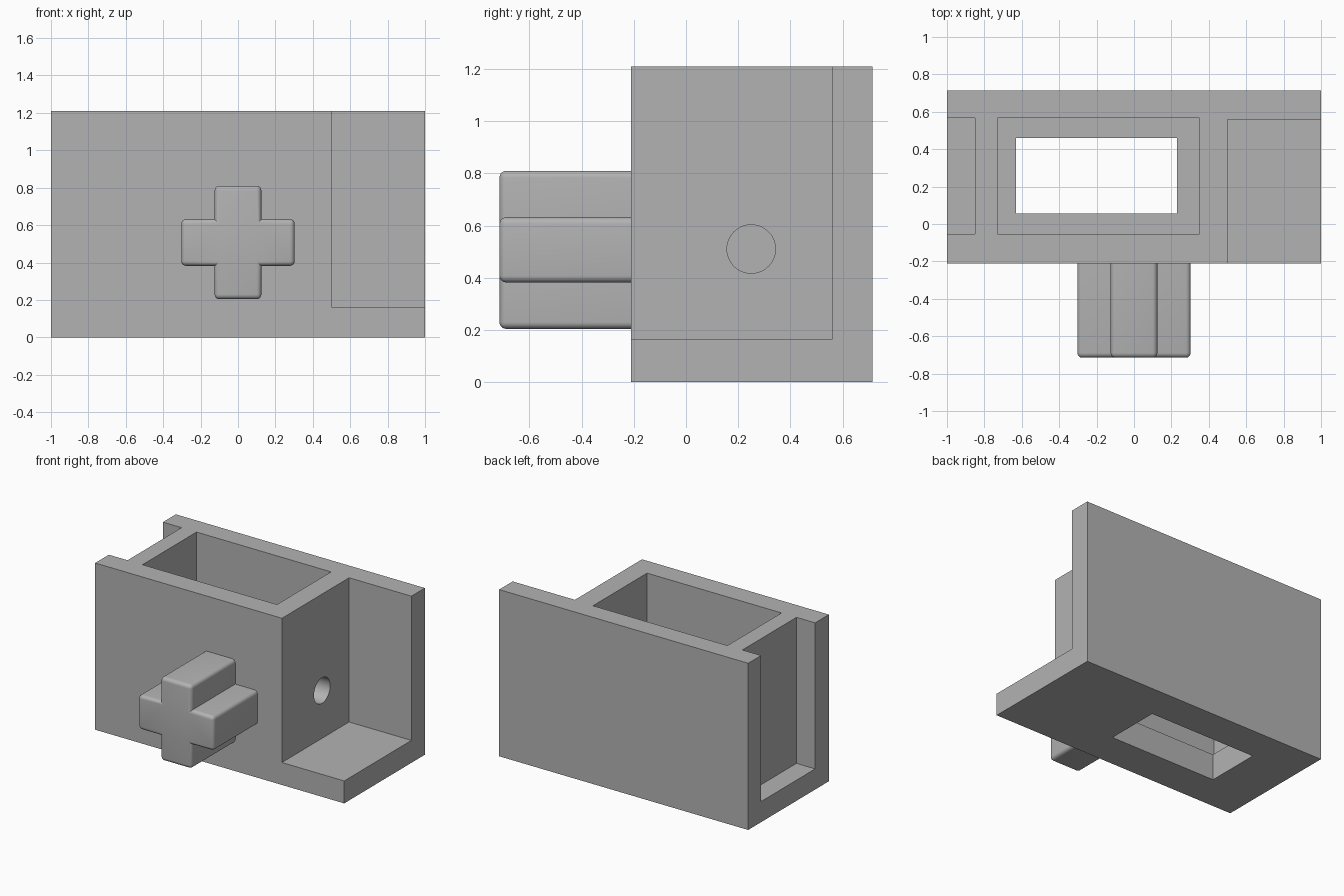
import bpy, bmesh, math
from mathutils import Matrix, Vector

cube = bpy.data.objects.get("Cube")
if cube:
    bpy.data.objects.remove(cube, do_unlink=True)

grey = bpy.data.materials.new("plain_grey")
grey.use_nodes = True
colour = (0.45, 0.45, 0.45, 1)
grey.diffuse_color = colour
grey.node_tree.nodes["Principled BSDF"].inputs["Base Color"].default_value = colour


def add_object(name, bm):
    bmesh.ops.recalc_face_normals(bm, faces=bm.faces)
    mesh = bpy.data.meshes.new(name)
    bm.to_mesh(mesh)
    bm.free()
    mesh.materials.append(grey)
    obj = bpy.data.objects.new(name, mesh)
    bpy.context.collection.objects.link(obj)
    return obj


def box(name, x, y, z):
    bm = bmesh.new()
    bmesh.ops.create_cube(bm, size=1)
    for v in bm.verts:
        v.co = [r[0] if c < 0 else r[1] for c, r in zip(v.co, (x, y, z))]
    return add_object(name, bm)


def activate(obj):
    bpy.ops.object.select_all(action='DESELECT')
    obj.select_set(True)
    bpy.context.view_layer.objects.active = obj


def cut(target, cutter):
    cutter.hide_render = True
    mod = target.modifiers.new("cut", 'BOOLEAN')
    mod.operation = 'DIFFERENCE'
    mod.solver = 'EXACT'
    mod.object = cutter
    activate(target)
    bpy.ops.object.modifier_apply(modifier=mod.name)
    bpy.data.objects.remove(cutter, do_unlink=True)


# Main block with its open corner, pocket, floor opening and end channel
body = box("body", (-1, 1), (-0.21, 0.715), (0, 1.21))
cut(body, box("corner_cutter", (0.5, 1.2), (-0.5, 0.56), (0.163, 1.5)))
cut(body, box("pocket_cutter", (-0.73, 0.35), (-0.053, 0.567), (0.19, 1.5)))
cut(body, box("floor_cutter", (-0.63, 0.23), (0.055, 0.46), (-0.2, 0.5)))
cut(body, box("channel_cutter", (-1.2, -0.85), (-0.053, 0.567), (0.15, 1.5)))

# Round hole through the dividing wall
bm = bmesh.new()
bmesh.ops.create_cone(bm, cap_ends=True, segments=48, radius1=0.093, radius2=0.093, depth=0.3,
                      matrix=Matrix.Translation((0.43, 0.25, 0.51)) @ Matrix.Rotation(math.pi / 2, 4, 'Y'))
cut(body, add_object("hole_cutter", bm))

# Cross-shaped peg: one profile arm turned four times, then extruded
arm, half, centre, front, back = 0.303, 0.125, 0.507, -0.715, -0.2
bm = bmesh.new()
verts = []
for i in range(4):
    turn = Matrix.Rotation(i * math.pi / 2, 3, 'Y')
    for x, z in ((-half, arm), (half, arm), (half, half)):
        p = turn @ Vector((x, 0, z))
        verts.append(bm.verts.new((p.x, front, p.z + centre)))
face = bm.faces.new(verts)
sides = bmesh.ops.extrude_face_region(bm, geom=[face], use_keep_orig=True)["geom"]
for v in sides:
    if isinstance(v, bmesh.types.BMVert):
        v.co.y = back
bmesh.ops.recalc_face_normals(bm, faces=bm.faces)
# Round the front rim and outer long edges, keeping inner corners sharp
rounded = [e for e in bm.edges
           if min(v.co.y for v in e.verts) < front + 0.01
           and e.calc_face_angle_signed(0) > 0.1]
bmesh.ops.bevel(bm, geom=rounded, offset=0.026, segments=5, profile=0.5,
                affect='EDGES', clamp_overlap=True)
peg = add_object("cross_peg", bm)

for obj in (body, peg):
    activate(obj)
    bpy.ops.object.shade_smooth_by_angle(angle=math.radians(35))
